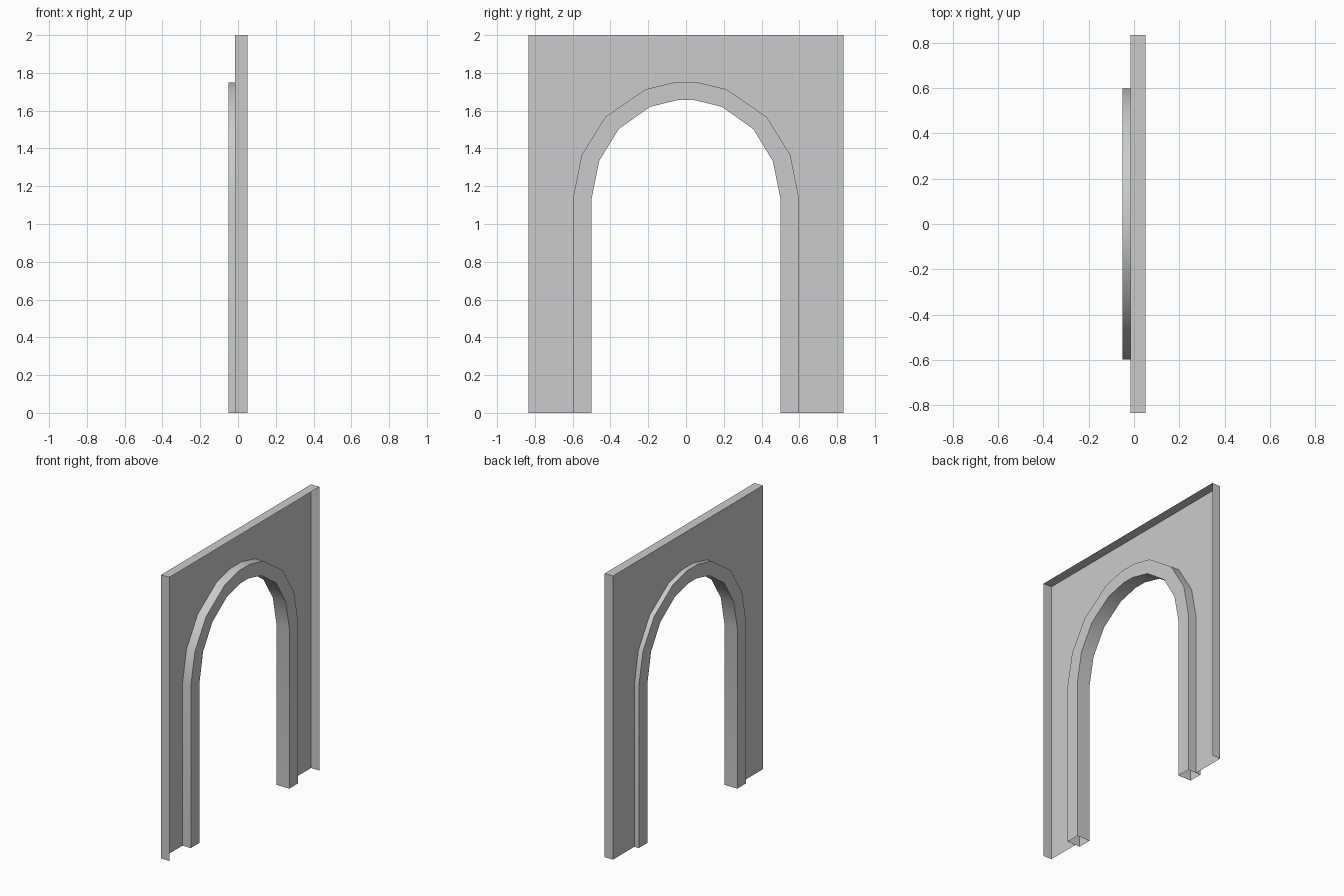
import bpy, bmesh
from math import radians

cube = bpy.data.objects.get("Cube")
if cube:
    bpy.data.objects.remove(cube, do_unlink=True)

WALL_X, BACK_X, OPEN_X = -0.015, -0.05, 0.05
HALF_W, TOP = 0.835, 2.0

grey = bpy.data.materials.new("plain_grey")
grey.use_nodes = True
colour = (0.6, 0.6, 0.6, 1)
grey.diffuse_color = colour
grey.node_tree.nodes["Principled BSDF"].inputs["Base Color"].default_value = colour


def arch(half):
    """Mirror the half profile into a full path from -y foot to +y foot."""
    left = [(-y, z) for y, z in half]
    return left + [(y, z) for y, z in reversed(half)]


outer = arch([(0.597, 0), (0.597, 1.143), (0.552, 1.366), (0.427, 1.567),
              (0.215, 1.713), (0.06, 1.75)])
inner = arch([(0.5, 0), (0.5, 1.132), (0.46, 1.333), (0.356, 1.503),
              (0.191, 1.62), (0.045, 1.656)])
frame = [(-HALF_W, 0), (-HALF_W, TOP), (HALF_W, TOP), (HALF_W, 0)]


def row(bm, path, x):
    return [bm.verts.new((x, y, z)) for y, z in path]


def bridge(bm, a, b):
    for i in range(len(a) - 1):
        bm.faces.new((a[i], a[i + 1], b[i + 1], b[i]))


def finish(bm, name):
    bmesh.ops.recalc_face_normals(bm, faces=bm.faces)
    mesh = bpy.data.meshes.new(name)
    bm.to_mesh(mesh)
    bm.free()
    mesh.materials.append(grey)
    obj = bpy.data.objects.new(name, mesh)
    bpy.context.collection.objects.link(obj)
    bpy.ops.object.select_all(action="DESELECT")
    obj.select_set(True)
    bpy.context.view_layer.objects.active = obj
    bpy.ops.object.shade_smooth_by_angle(angle=radians(35))


# Wall sheet with a folded rim on its ends and top, open on the +x side
bm = bmesh.new()
edge = row(bm, frame, WALL_X)
opening = row(bm, outer, WALL_X)
bm.faces.new(edge + opening[::-1])
bridge(bm, edge, row(bm, frame, OPEN_X))
finish(bm, "wall_panel")

# Arch surround: hollow band standing proud of both sides of the sheet
bm = bmesh.new()
rows = [row(bm, path, x) for path, x in
        ((outer, BACK_X), (outer, OPEN_X), (inner, OPEN_X), (inner, BACK_X))]
for i in range(4):
    bridge(bm, rows[i], rows[(i + 1) % 4])
finish(bm, "arch_surround")
